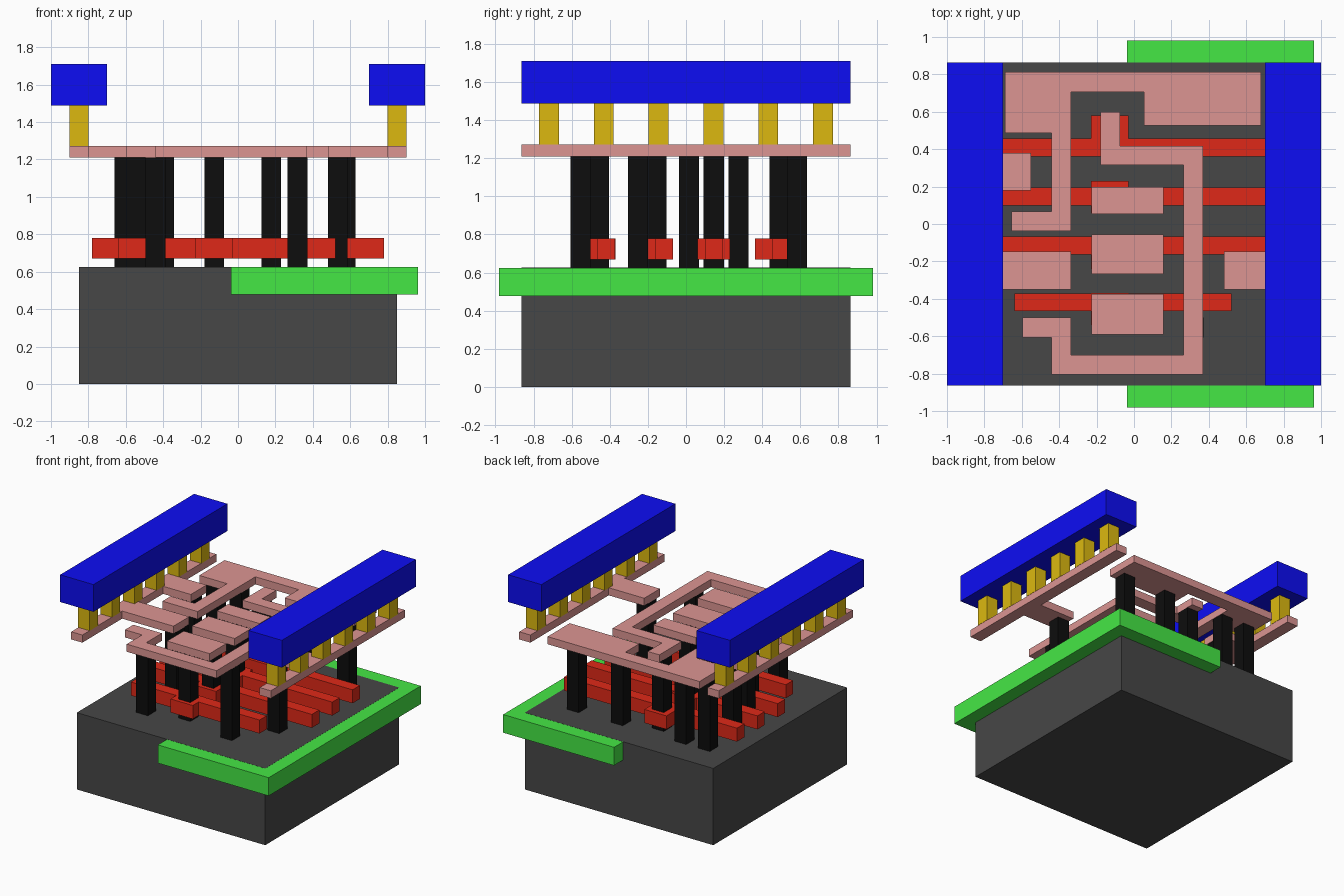
import bpy, bmesh

TOP = 0.626          # top surface of the substrate


def material(name, rgb):
    m = bpy.data.materials.new(name)
    m.diffuse_color = (*rgb, 1)
    return m


DARK = material("dark_grey", (0.063, 0.063, 0.063))
GREEN = material("green", (0.06, 0.80, 0.06))
RED = material("red", (0.74, 0.022, 0.009))
BLACK = material("black", (0.004, 0.004, 0.004))
PINK = material("pink", (0.716, 0.30, 0.29))
GOLD = material("gold", (0.716, 0.485, 0.005))
BLUE = material("blue", (0.004, 0.004, 0.905))


def slab(name, outline, z0, z1, mat=None):
    """Extrude a flat outline from z0 up to z1."""
    bm = bmesh.new()
    base = bm.faces.new([bm.verts.new((x, y, z0)) for x, y in outline])
    ext = bmesh.ops.extrude_face_region(bm, geom=[base], use_keep_orig=True)
    for v in ext["geom"]:
        if isinstance(v, bmesh.types.BMVert):
            v.co.z = z1
    bmesh.ops.recalc_face_normals(bm, faces=bm.faces)
    mesh = bpy.data.meshes.new(name)
    bm.to_mesh(mesh)
    bm.free()
    obj = bpy.data.objects.new(name, mesh)
    bpy.context.collection.objects.link(obj)
    if mat:
        mesh.materials.append(mat)
    return obj


def box(name, x0, x1, y0, y1, z0, z1, mat=None):
    return slab(name, [(x0, y0), (x1, y0), (x1, y1), (x0, y1)], z0, z1, mat)


# Base block, with the well and the two active areas practically flush with its top
box("substrate", -0.85, 0.85, -0.863, 0.863, 0, TOP, DARK)
box("well", -0.037, 0.963, -0.98, 0.98, 0.477, TOP - 0.0008, GREEN)
ACTIVE = TOP - 0.0002
slab("active_left", [(-0.70, 0.69), (-0.70, -0.33), (-0.56, -0.33), (-0.56, -0.65),
                     (-0.30, -0.65), (-0.30, 0.69)], 0.55, ACTIVE)
slab("active_right", [(0.08, 0.69), (0.08, -0.33), (0.18, -0.33), (0.18, -0.65),
                      (0.44, -0.65), (0.44, -0.33), (0.70, -0.33), (0.70, 0.69)], 0.55, ACTIVE)

# Red gate bars, each with a square-ish pad on one side
for i, (x0, x1, y0, y1, pad0) in enumerate([
        (-0.78, 0.78, 0.362, 0.457, 0.41), (-0.78, 0.78, 0.10, 0.195, 0.06),
        (-0.78, 0.78, -0.163, -0.067, -0.24), (-0.64, 0.52, -0.465, -0.372, -0.54)]):
    p0, p1 = pad0, pad0 + 0.17
    if p1 > y1:      # pad sticks out to the back (and maybe the front)
        pts = [(x0, y0), (-0.23, y0), (-0.23, min(p0, y0)), (-0.03, min(p0, y0)), (-0.03, y0),
               (x1, y0), (x1, y1), (-0.03, y1), (-0.03, p1), (-0.23, p1), (-0.23, y1), (x0, y1)]
        if p0 >= y0:
            del pts[1:5]
    else:            # pad sticks out to the front
        pts = [(x0, y0), (-0.23, y0), (-0.23, p0), (-0.03, p0), (-0.03, y0),
               (x1, y0), (x1, y1), (x0, y1)]
    slab(f"gate_bar_{i + 1}", pts, 0.67, 0.78, RED)

# Black contact pillars (lower corner x, y)
W = 0.106
for i, (x, y) in enumerate([
        (-0.66, 0.53), (-0.447, 0.53), (0.125, 0.53), (0.523, 0.53),
        (-0.66, 0.222), (-0.447, -0.305), (-0.6, -0.038), (-0.494, -0.607),
        (0.265, -0.607), (0.48, -0.305),
        (-0.18, 0.438), (-0.18, 0.093), (-0.18, -0.209), (-0.18, -0.509)]):
    box(f"contact_pillar_{i + 1}", x, x + W, y, y + W, TOP, 1.21, BLACK)

# Pink interconnect layer
L0, L1 = 1.21, 1.272
slab("left_rail_strip", [
    (-0.90, -0.863), (-0.80, -0.863), (-0.80, -0.35), (-0.337, -0.35), (-0.337, -0.147),
    (-0.80, -0.147), (-0.80, 0.178), (-0.55, 0.178), (-0.55, 0.38), (-0.80, 0.38),
    (-0.80, 0.863), (-0.90, 0.863)], L0, L1, PINK)
slab("right_rail_strip", [
    (0.90, -0.863), (0.90, 0.863), (0.80, 0.863), (0.80, -0.147),
    (0.48, -0.147), (0.48, -0.35), (0.80, -0.35), (0.80, -0.863)], L0, L1, PINK)
slab("back_trace", [
    (-0.69, 0.812), (-0.69, 0.487), (-0.44, 0.487), (-0.44, 0.068), (-0.655, 0.068),
    (-0.655, -0.038), (-0.337, -0.038), (-0.337, 0.705), (0.053, 0.705), (0.053, 0.527),
    (0.68, 0.527), (0.68, 0.812)], L0, L1, PINK)
slab("hook_trace", [
    (-0.18, 0.60), (-0.18, 0.315), (0.265, 0.315), (0.265, -0.70), (-0.337, -0.70), (-0.337, -0.50),
    (-0.595, -0.50), (-0.595, -0.607), (-0.44, -0.607), (-0.44, -0.805), (0.37, -0.805),
    (0.37, 0.417), (-0.075, 0.417), (-0.075, 0.60)], L0, L1, PINK)
for i, (y0, y1) in enumerate([(0.053, 0.197), (-0.267, -0.057), (-0.59, -0.375)]):
    box(f"input_plate_{i + 1}", -0.227, 0.157, y0, y1, L0, L1, PINK)

# Gold posts and blue power rails on both sides
for side, s in (("left", -1), ("right", 1)):
    xc = s * 0.85
    for i in range(6):
        y = (i - 2.5) * 0.2875
        box(f"{side}_post_{i + 1}", xc - 0.052, xc + 0.052, y - 0.052, y + 0.052, L1, 1.488, GOLD)
    box(f"{side}_power_rail", xc - 0.15, xc + 0.15, -0.863, 0.863, 1.488, 1.71, BLUE)
